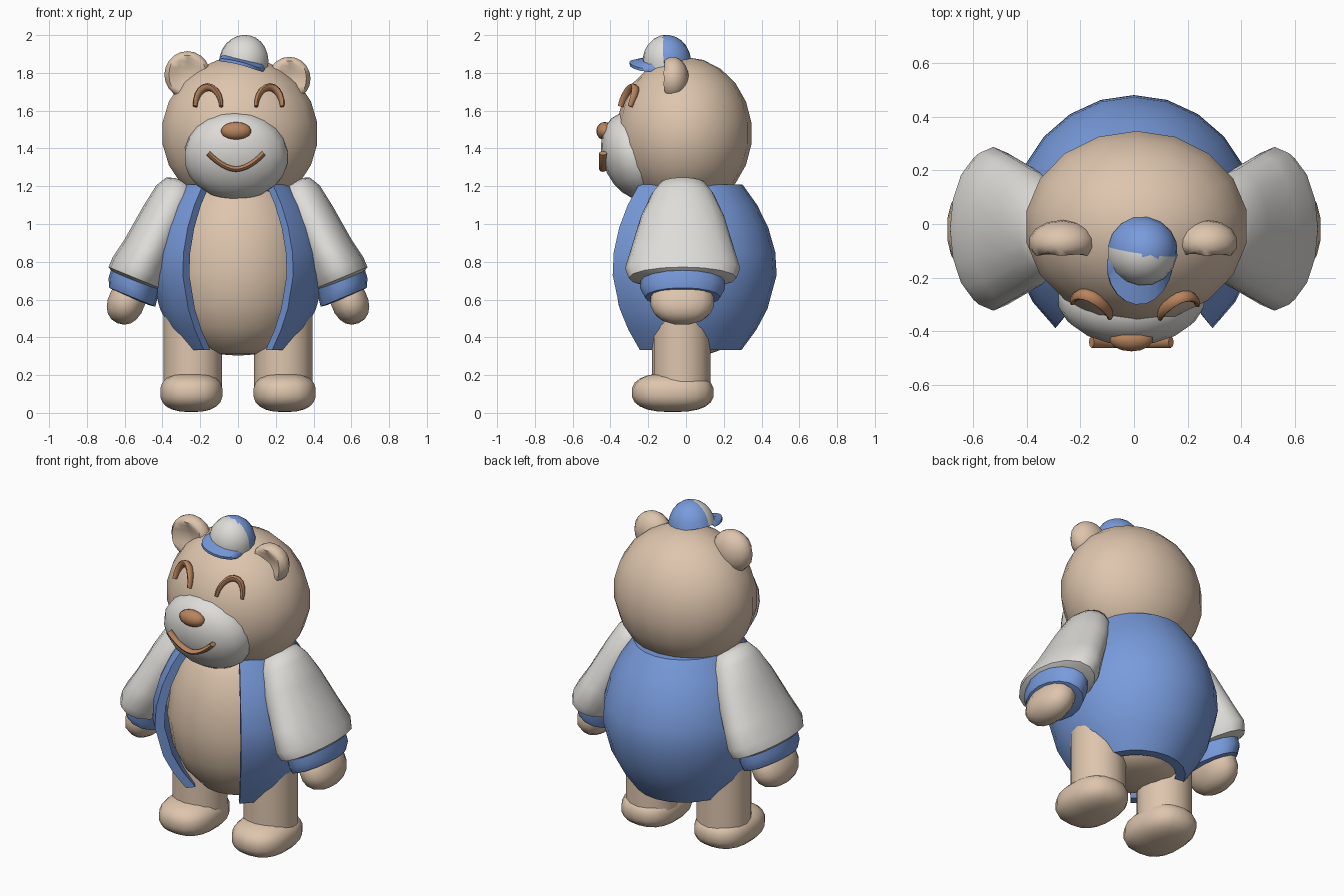
import bpy, bmesh
from math import sin, cos, pi, radians, sqrt
from mathutils import Vector, Euler

if "Cube" in bpy.data.objects:
    bpy.data.objects.remove(bpy.data.objects["Cube"])


def material(name, rgb):
    m = bpy.data.materials.new(name)
    m.use_nodes = True
    m.diffuse_color = (*rgb, 1)
    node = next(n for n in m.node_tree.nodes if n.type == 'BSDF_PRINCIPLED')
    node.inputs["Base Color"].default_value = (*rgb, 1)
    return m


FUR = material("tan fur", (0.73, 0.56, 0.42))
WHITE = material("off white", (0.73, 0.72, 0.69))
BLUE = material("jacket blue", (0.19, 0.33, 0.72))
BROWN = material("warm brown", (0.48, 0.23, 0.11))


def finish(name, bm, mats, loc=(0, 0, 0), rot=(0, 0, 0)):
    bmesh.ops.remove_doubles(bm, verts=bm.verts, dist=1e-4)
    bmesh.ops.recalc_face_normals(bm, faces=bm.faces)
    me = bpy.data.meshes.new(name)
    bm.to_mesh(me)
    bm.free()
    ob = bpy.data.objects.new(name, me)
    bpy.context.collection.objects.link(ob)
    for m in mats:
        me.materials.append(m)
    ob.location, ob.rotation_euler = loc, rot
    bpy.ops.object.select_all(action='DESELECT')
    ob.select_set(True)
    bpy.context.view_layer.objects.active = ob
    bpy.ops.object.shade_smooth_by_angle(angle=radians(48))
    return ob


def loft(rings):
    """Skin closed rings in order and cap both ends."""
    bm = bmesh.new()
    vs = [[bm.verts.new(p) for p in r] for r in rings]
    n = len(vs[0])
    for a, b in zip(vs, vs[1:]):
        for i in range(n):
            j = (i + 1) % n
            bm.faces.new((a[i], a[j], b[j], b[i]))
    bm.faces.new(vs[0])
    bm.faces.new(vs[-1])
    return bm


def ellipse(center, u, v, n=16):
    c, u, v = Vector(center), Vector(u), Vector(v)
    return [c + u * cos(2 * pi * i / n) + v * sin(2 * pi * i / n) for i in range(n)]


def ball(radii, boxy=1.0, seg=18, rows=11):
    """Ellipsoid; boxy below 1 squares it off."""
    bm = bmesh.new()
    bmesh.ops.create_uvsphere(bm, u_segments=seg, v_segments=rows, radius=1)
    for v in bm.verts:
        v.co = [(1 if c > 0 else -1) * abs(c) ** boxy * r for c, r in zip(v.co, radii)]
    return bm


def tube(points, widths, normals, n=8):
    rings = []
    for i, p in enumerate(points):
        t = (points[min(i + 1, len(points) - 1)] - points[max(i - 1, 0)]).normalized()
        side = t.cross(normals[i]).normalized()
        rings.append(ellipse(p, side * widths[i], normals[i] * widths[i] * 1.5, n))
    return loft(rings)


# Head and muzzle
HC, HR = Vector((0.01, -0.01, 1.48)), Vector((0.42, 0.36, 0.405))
finish("head", ball(HR), [FUR], HC)
finish("muzzle", ball((0.278, 0.172, 0.24)), [WHITE], (-0.01, -0.27, 1.36), (0.35, 0, 0))
finish("nose", ball((0.082, 0.045, 0.048), seg=14, rows=9), [BROWN], (-0.01, -0.43, 1.492))

# Ears, with a shallow dent in the front
for side, x, z, r in (("right", -0.268, 1.79, 0.125), ("left", 0.272, 1.77, 0.115)):
    bm = ball((r, 0.085, r), seg=14, rows=10)
    for v in bm.verts:
        if v.co.y < 0:
            reach = (v.co.x ** 2 + v.co.z ** 2) / r ** 2
            v.co.y += 0.07 * max(0, 1 - reach * 1.5)
    finish(side + "_ear", bm, [FUR], (x, -0.07, z))

# Smiling eyes follow the curve of the head
for side, cx in (("right", -0.155), ("left", 0.163)):
    pts, norms, widths = [], [], []
    for i in range(11):
        a = pi * i / 10
        x, z = cx + 0.068 * cos(a), 1.62 + 0.1 * sin(a)
        dx, dz = (x - HC.x) / HR.x, (z - HC.z) / HR.z
        p = Vector((x, HC.y - HR.y * sqrt(1 - dx * dx - dz * dz), z))
        n = Vector([(p[k] - HC[k]) / HR[k] ** 2 for k in range(3)]).normalized()
        pts.append(p + n * 0.008)
        norms.append(n)
        widths.append(0.01 + 0.008 * sin(a))
    finish(side + "_eye", tube(pts, widths, norms), [BROWN])

# Mouth
pts = []
for i in range(13):
    k = i / 6 - 1
    pts.append(Vector((-0.01 + 0.148 * k, -0.44, 1.29 + 0.085 * abs(k) ** 1.8)))
finish("mouth", tube(pts, [0.014] * 13, [Vector((0, -1, 0))] * 13), [BROWN])

# Cap: dome with pale front half, blue back half and a visor
CAP_LOC, CAP_ROT = (0.03, -0.1, 1.856), (0.08, 0.24, -0.12)
rings = []
for i in range(7):
    a = pi / 2 * i / 6
    rings.append(ellipse((0, 0, 0.146 * sin(a)), (0.132 * cos(a), 0, 0), (0, 0.13 * cos(a), 0)))
dome = finish("cap_dome", loft(rings), [BLUE, WHITE], CAP_LOC, CAP_ROT)
for f in dome.data.polygons:
    f.material_index = 1 if f.center.y < -0.005 else 0
rings = []
for i in range(11):
    a = radians(-90 + 18 * i)
    inner = Vector((0.11 * sin(a), -0.03 - 0.08 * cos(a), 0.01))
    outer = Vector((0.125 * sin(a), -0.05 - 0.15 * cos(a), 0.004 - 0.02 * sin(a) ** 2))
    up = Vector((0, 0, 0.016))
    rings.append([inner, outer, outer + up, inner + up])
finish("cap_visor", loft(rings), [BLUE], CAP_LOC, CAP_ROT)

# Torso
profile = [(0.303, 0), (0.312, 0.3), (0.34, 0.5), (0.45, 0.74), (0.57, 0.88), (0.75, 0.95),
           (0.97, 0.88), (1.1, 0.74), (1.21, 0.56), (1.25, 0)]
finish("torso", loft([ellipse((0, 0, z), (0.42 * r, 0, 0), (0, 0.405 * r, 0), 20)
                      for z, r in profile]), [FUR])

# Open jacket: a thick wall swept round the torso, leaving the front free
wall = [(0.333, 0.62), (0.44, 0.78), (0.55, 0.9), (0.73, 1), (0.85, 0.985),
        (0.98, 0.91), (1.1, 0.79), (1.21, 0.63)]
rings = []
for i in range(19):
    t = radians(39.5 + 281 * i / 18)
    ring = [Vector((0.46 * r * sin(t), -0.01 - 0.49 * r * cos(t), z)) for z, r in wall]
    ring += [Vector(((0.46 * r - 0.055) * sin(t), -0.01 - (0.49 * r - 0.055) * cos(t), z))
             for z, r in reversed(wall)]
    rings.append(ring)
finish("jacket", loft(rings), [BLUE])

# Arms: (distance along arm, sideways shift, half width, half depth)
sleeve = [(-0.045, -0.035, 0.04, 0.05), (-0.03, -0.035, 0.085, 0.12), (0.03, -0.035, 0.118, 0.165),
          (0.16, -0.025, 0.13, 0.22), (0.36, -0.01, 0.14, 0.275), (0.47, 0, 0.152, 0.305),
          (0.525, 0, 0.152, 0.285), (0.545, 0, 0.12, 0.2)]
cuff = [(0.5, 0, 0.138, 0.22), (0.58, -0.01, 0.14, 0.225), (0.625, -0.025, 0.132, 0.2),
        (0.63, -0.025, 0.1, 0.16)]
for side, s in (("right", -1), ("left", 1)):
    along, across = Vector((0.38 * s, 0, -0.925)), Vector((0.925 * s, 0, 0.38))
    top = Vector((0.345 * s, -0.018, 1.2))

    def arm(part):
        return loft([ellipse(top + along * d + across * c, across * w, (0, h, 0))
                     for d, c, w, h in part])
    finish(side + "_sleeve", arm(sleeve), [WHITE])
    finish(side + "_cuff", arm(cuff), [BLUE])
    finish(side + "_hand", ball((0.1, 0.17, 0.125), 0.9, 14, 9), [FUR],
           (0.59 * s, -0.02, 0.59), (0, -0.4 * s, 0))

    # Legs and feet
    leg = [ellipse((0.24 * s, -0.025, z), (0.155, 0, 0), (0, 0.155, 0)) for z in (0.1, 0.52)]
    finish(side + "_leg", loft(leg), [FUR])
    finish(side + "_foot", ball((0.168, 0.218, 0.104), 0.8), [FUR], (0.247 * s, -0.07, 0.108))
